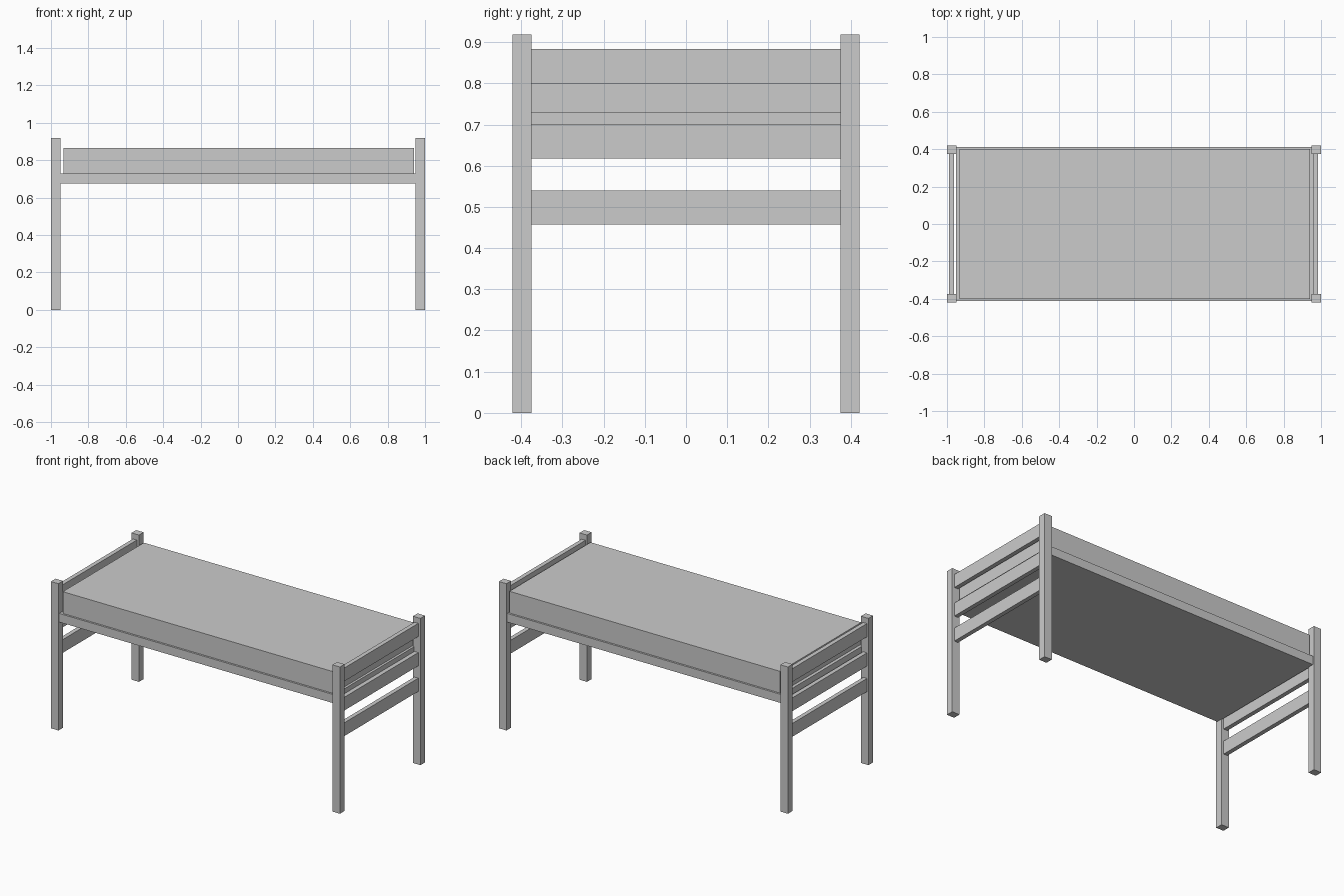
import bpy

if "Cube" in bpy.data.objects:
    bpy.data.objects.remove(bpy.data.objects["Cube"])


def box(name, x, y, z):
    """Axis-aligned box from (min, max) pairs."""
    bpy.ops.mesh.primitive_cube_add(size=1)
    ob = bpy.context.object
    ob.name = name
    ob.location = [(a + b) / 2 for a, b in (x, y, z)]
    ob.scale = [b - a for a, b in (x, y, z)]
    bpy.ops.object.transform_apply(location=True, rotation=False, scale=True)
    return ob


def span(s, a, b):
    return tuple(sorted((s * a, s * b)))


for sx, end in ((-1, "left"), (1, "right")):
    # corner posts
    for sy, side in ((-1, "front"), (1, "back")):
        box(f"{side}_{end}_post", span(sx, 0.948, 1.0),
            span(sy, 0.375, 0.421), (0, 0.918))
    # three slats between the posts at each end
    rail_x = (-0.99, -0.963) if sx < 0 else (0.958, 0.985)
    for name, z in (("lower", 0.457), ("middle", 0.617), ("upper", 0.80)):
        box(f"{end}_{name}_rail", rail_x, (-0.376, 0.376), (z, z + 0.083))

# bed base and mattress
box("bed_base", (-0.952, 0.956), (-0.413, 0.413), (0.675, 0.729))
box("mattress", (-0.932, 0.941), (-0.401, 0.401), (0.729, 0.865))
